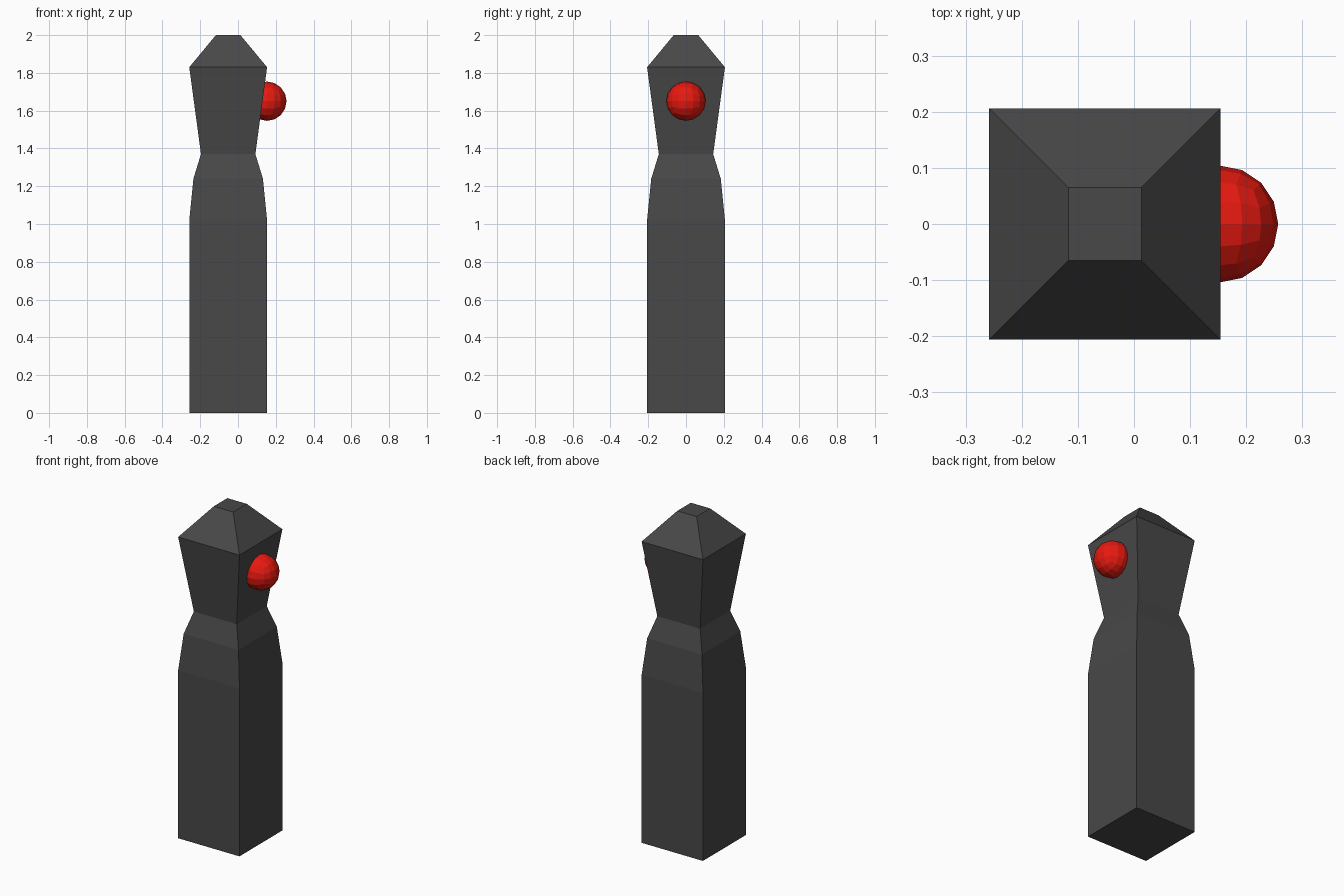
import bpy, bmesh, math
from mathutils import Vector

if "Cube" in bpy.data.objects:
    bpy.data.objects.remove(bpy.data.objects["Cube"])


def material(name, color):
    m = bpy.data.materials.new(name)
    m.diffuse_color = (*color, 1)
    m.use_nodes = True
    m.node_tree.nodes["Principled BSDF"].inputs["Base Color"].default_value = m.diffuse_color
    return m


def add_object(name, bm, mat):
    bmesh.ops.recalc_face_normals(bm, faces=bm.faces[:])
    mesh = bpy.data.meshes.new(name)
    bm.to_mesh(mesh)
    bm.free()
    mesh.materials.append(mat)
    ob = bpy.data.objects.new(name, mesh)
    bpy.context.collection.objects.link(ob)
    return ob


# Square post lofted through (height, half width) sections
sections = [(0, 0.206), (1.02, 0.206), (1.24, 0.184), (1.37, 0.144),
            (1.83, 0.206), (2.0, 0.065)]
bm = bmesh.new()
rings = [[bm.verts.new((sx * h, sy * h, z))
          for sx, sy in ((-1, -1), (1, -1), (1, 1), (-1, 1))]
         for z, h in sections]
for a, b in zip(rings, rings[1:]):
    for i in range(4):
        j = (i + 1) % 4
        bm.faces.new((a[i], a[j], b[j], b[i]))
bm.faces.new(rings[0][::-1])
bm.faces.new(rings[-1])
post = add_object("post", bm, material("dark_grey", (0.065, 0.065, 0.065)))
post.location.x = -0.052

# Round lamp: subdivided cube pushed out to a faceted ball
bm = bmesh.new()
bmesh.ops.create_cube(bm, size=2)
bmesh.ops.subdivide_edges(bm, edges=bm.edges[:], cuts=3, use_grid_fill=True)
for v in bm.verts:
    v.co = Vector([math.tan(c * math.pi / 4) for c in v.co]).normalized() * 0.104
lamp = add_object("red_lamp", bm, material("red", (0.8, 0.01, 0.005)))
lamp.location = (0.153, 0, 1.65)
